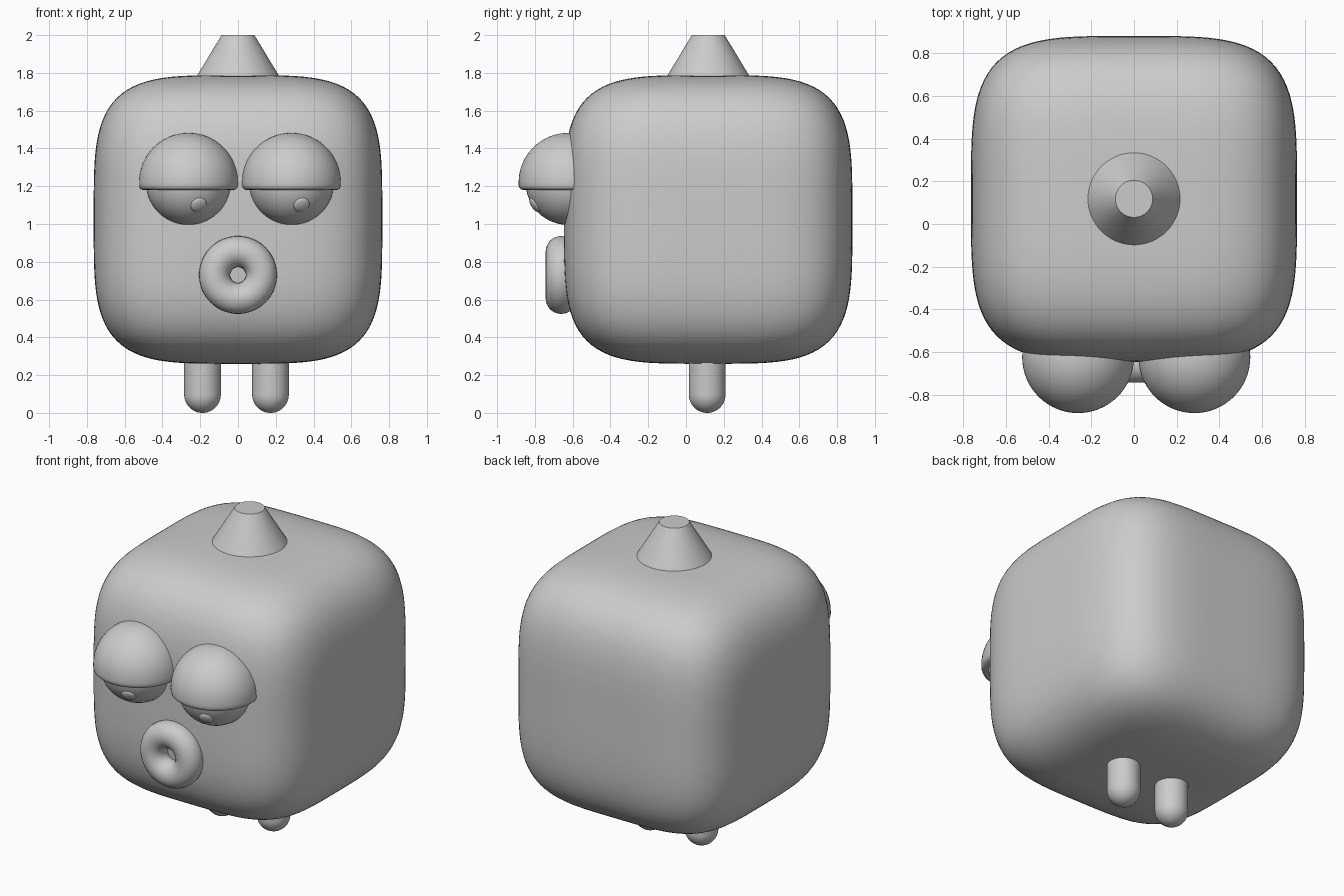
import bpy, bmesh, math
from mathutils import Vector, Matrix

if "Cube" in bpy.data.objects:
    bpy.data.objects.remove(bpy.data.objects["Cube"])

grey = bpy.data.materials.new("soft grey")
grey.diffuse_color = (0.6, 0.6, 0.6, 1)
grey.use_nodes = True
grey.node_tree.nodes["Principled BSDF"].inputs["Base Color"].default_value = grey.diffuse_color


def finish(bm, name, loc=(0, 0, 0), angle=35):
    """Turn a bmesh into a smooth-shaded object."""
    bmesh.ops.recalc_face_normals(bm, faces=bm.faces)
    me = bpy.data.meshes.new(name)
    bm.to_mesh(me)
    bm.free()
    me.materials.append(grey)
    ob = bpy.data.objects.new(name, me)
    ob.location = loc
    bpy.context.collection.objects.link(ob)
    bpy.ops.object.select_all(action='DESELECT')
    ob.select_set(True)
    bpy.context.view_layer.objects.active = ob
    bpy.ops.object.shade_smooth_by_angle(angle=math.radians(angle))
    return ob


def lathe(name, profile, loc, steps=64):
    """Spin a (radius, height) profile around the vertical axis."""
    bm = bmesh.new()
    vs = [bm.verts.new((r, 0, z)) for r, z in profile]
    es = [bm.edges.new(p) for p in zip(vs, vs[1:])]
    bmesh.ops.spin(bm, geom=vs + es, cent=(0, 0, 0), axis=(0, 0, 1),
                   angle=2 * math.pi, steps=steps)
    bmesh.ops.remove_doubles(bm, verts=bm.verts, dist=1e-5)
    return finish(bm, name, loc)


def arc(r, a0, a1, n=16, z=0):
    angles = [math.radians(a0 + (a1 - a0) * i / n) for i in range(n + 1)]
    return [(r * math.cos(a), z + r * math.sin(a)) for a in angles]


# Body: cube pushed out into a softly bulging rounded box
bm = bmesh.new()
bmesh.ops.create_cube(bm, size=2)
bmesh.ops.subdivide_edges(bm, edges=bm.edges, cuts=39, use_grid_fill=True)
for v in bm.verts:
    p = Vector([math.tan(c * math.pi / 4) for c in v.co])
    v.co = p * (0.764 / sum(abs(c) ** 4 for c in p) ** 0.25)
finish(bm, "body", (0, 0.117, 1.024))

# Blunt cone on top
lathe("top_cone", [(0, -0.02), (0.229, -0.02), (0.087, 0.215), (0, 0.215)],
      (0, 0.118, 1.785))

# Legs: round-ended pegs
for side, x in (("left", -0.188), ("right", 0.172)):
    lathe(side + "_leg", arc(0.097, -90, 0, 12, 0.097) + [(0.097, 0.4), (0, 0.4)],
          (x, 0.112, 0), 40)

# Eyes: ball, half-closed lid and pupil looking down to one side
lid = arc(0.262, 90, 0, 20) + [(0.262, -0.016), (0.258, -0.029), (0.249, -0.037),
                               (0.238, -0.04), (0.2, -0.04)]
for side, x in (("left", -0.262), ("right", 0.283)):
    centre = Vector((x, -0.624, 1.22))
    lathe(side + "_eyeball", arc(0.225, -90, 90, 28), centre, 48)
    lathe(side + "_eyelid", lid, centre)
    look = Vector((0.055, -0.182, -0.122)).normalized()
    bm = bmesh.new()
    bmesh.ops.create_uvsphere(bm, u_segments=28, v_segments=14, radius=0.044,
                              matrix=Matrix.Diagonal((1, 1, 0.4, 1)))
    pupil = finish(bm, side + "_pupil", centre + look * 0.219)
    pupil.rotation_euler = look.to_track_quat('Z', 'Y').to_euler()

# Mouth: ring pressed against the front
ring = [(0.124 + a, b) for a, b in arc(0.082, 0, 360, 28)]
mouth = lathe("mouth", ring, (0, -0.661, 0.73))
mouth.rotation_euler = (math.pi / 2, 0, 0)
